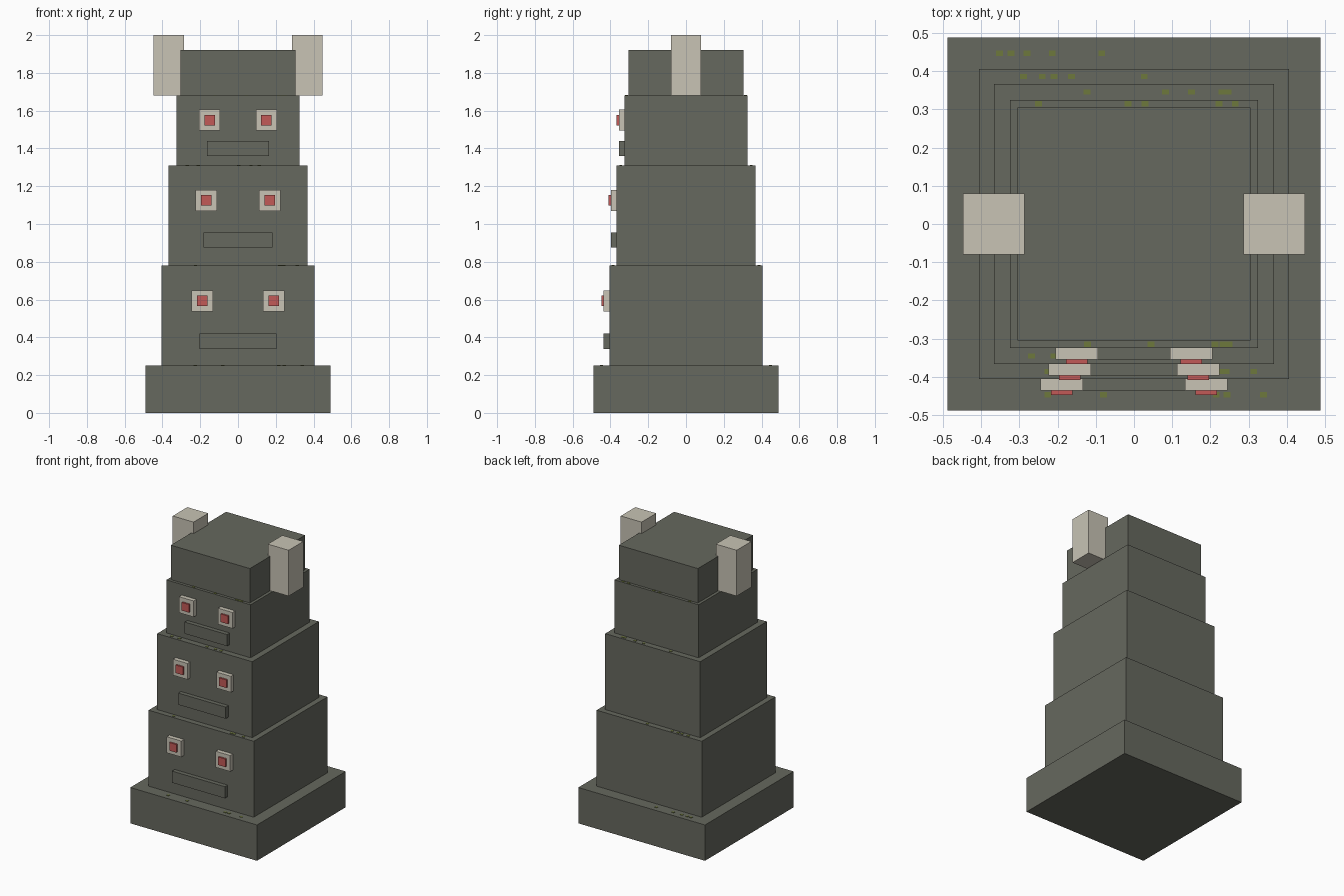
import bpy
import bmesh
import random
from mathutils import Matrix, Vector

if "Cube" in bpy.data.objects:
    bpy.data.objects.remove(bpy.data.objects["Cube"], do_unlink=True)


def material(name, rgb):
    mat = bpy.data.materials.new(name)
    mat.use_nodes = True
    color = (*rgb, 1.0)
    mat.diffuse_color = color
    mat.node_tree.nodes["Principled BSDF"].inputs["Base Color"].default_value = color
    return mat


STONE = material("grey green stone", (0.133, 0.138, 0.112))
BONE = material("pale bone", (0.58, 0.55, 0.46))
RED = material("red", (0.54, 0.102, 0.095))
MOSS = material("moss", (0.155, 0.188, 0.045))


def boxes(name, mat, items):
    """One object made of boxes, each given as (centre, size)."""
    bm = bmesh.new()
    for centre, size in items:
        place = Matrix.Translation(Vector(centre)) @ Matrix.Diagonal((*size, 1))
        bmesh.ops.create_cube(bm, size=1, matrix=place)
    mesh = bpy.data.meshes.new(name)
    bm.to_mesh(mesh)
    bm.free()
    mesh.materials.append(mat)
    obj = bpy.data.objects.new(name, mesh)
    bpy.context.collection.objects.link(obj)
    return obj


# Stacked stone blocks: name, half width, bottom, top
tiers = [
    ("base", 0.489, 0.0, 0.25),
    ("lower_block", 0.406, 0.25, 0.78),
    ("middle_block", 0.367, 0.78, 1.31),
    ("upper_block", 0.325, 1.31, 1.68),
    ("cap_block", 0.305, 1.68, 1.92),
]
for name, half, low, high in tiers:
    boxes(name, STONE, [((0, 0, (low + high) / 2), (2 * half, 2 * half, high - low))])

# Faces: tier, eye offset, eye height, mouth half width, mouth height
faces = [
    ("lower", 0.406, 0.189, 0.593, 0.204, 0.38),
    ("middle", 0.367, 0.168, 1.125, 0.183, 0.915),
    ("upper", 0.325, 0.150, 1.55, 0.163, 1.40),
]
for name, half, eye_x, eye_z, mouth_half, mouth_z in faces:
    for side, sign in (("left", 1), ("right", -1)):
        x = sign * eye_x
        boxes(f"{name}_{side}_eye", BONE,
              [((x, -half - 0.013, eye_z), (0.112, 0.034, 0.112))])
        boxes(f"{name}_{side}_pupil", RED,
              [((x, -half - 0.032, eye_z), (0.056, 0.02, 0.056))])
    boxes(f"{name}_mouth", STONE,
          [((0, -half - 0.013, mouth_z), (2 * mouth_half, 0.034, 0.081))])

# Upright horns beside the cap
for side, sign in (("left", 1), ("right", -1)):
    boxes(f"{side}_horn", BONE, [((sign * 0.367, 0, 1.84), (0.161, 0.161, 0.32))])

# Tiny moss flecks on the ledges
random.seed(4)
flecks = []
for (_, outer, _, top), (_, inner, _, _) in zip(tiers, tiers[1:]):
    for sign in (1, -1):
        for _ in range(5):
            along = random.uniform(-inner, inner)
            flecks.append(((along, sign * (outer + inner) / 2, top + 0.001),
                           (0.018, 0.014, 0.003)))
boxes("moss_flecks", MOSS, flecks)
